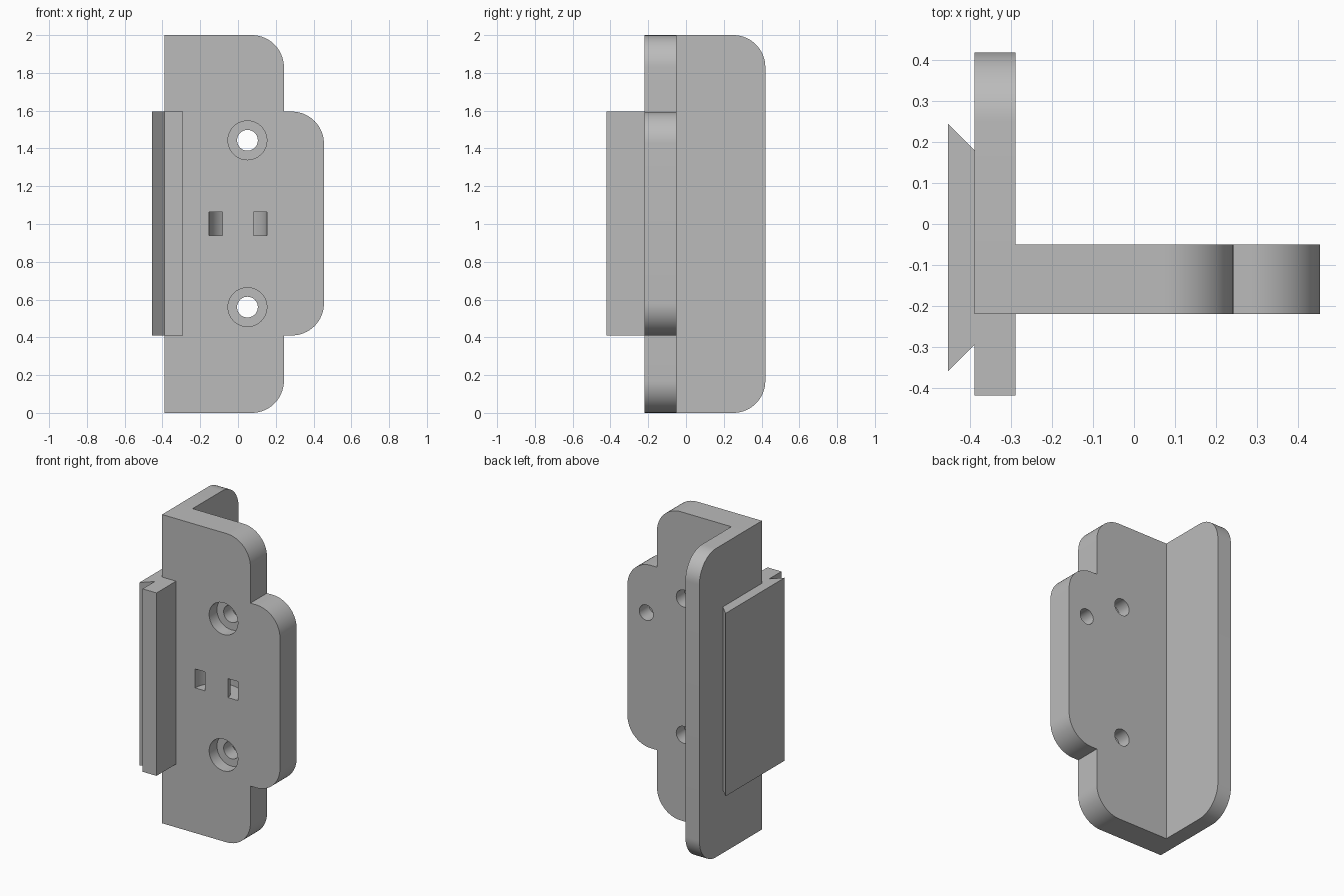
import bpy, bmesh
from math import cos, sin, pi
from mathutils import Vector

if "Cube" in bpy.data.objects:
    bpy.data.objects.remove(bpy.data.objects["Cube"], do_unlink=True)

grey = bpy.data.materials.new("plain grey")
grey.use_nodes = True
colour = (0.5, 0.5, 0.5, 1)
grey.diffuse_color = colour
grey.node_tree.nodes["Principled BSDF"].inputs["Base Color"].default_value = colour

# Shared dimensions
FRONT, BACK = -0.22, -0.05
LEFT, INNER = -0.39, -0.29
LOW, HIGH = 0.41, 1.595
ROUND = 0.17
PLACE = {"x": lambda u, v, t: (t, u, v),
         "y": lambda u, v, t: (u, t, v),
         "z": lambda u, v, t: (u, v, t)}


def arc(cx, cy, r, start, end, n=16):
    return [(cx + r * cos(start + (end - start) * i / n),
             cy + r * sin(start + (end - start) * i / n)) for i in range(n + 1)]


def prism(name, outline, axis, start, end):
    """Extrude a 2D outline along an axis."""
    bm = bmesh.new()
    verts = [bm.verts.new(PLACE[axis](u, v, start)) for u, v in outline]
    face = bm.faces.new(verts)
    new = bmesh.ops.extrude_face_region(bm, geom=[face])["geom"]
    bmesh.ops.translate(bm, vec=Vector(PLACE[axis](0, 0, end - start)),
                        verts=[g for g in new if isinstance(g, bmesh.types.BMVert)])
    bmesh.ops.recalc_face_normals(bm, faces=bm.faces)
    mesh = bpy.data.meshes.new(name)
    bm.to_mesh(mesh)
    bm.free()
    mesh.materials.append(grey)
    obj = bpy.data.objects.new(name, mesh)
    bpy.context.collection.objects.link(obj)
    return obj


def select(obj):
    bpy.ops.object.select_all(action="DESELECT")
    obj.select_set(True)
    bpy.context.view_layer.objects.active = obj


def cut(target, cutter):
    cutter.hide_render = True
    mod = target.modifiers.new("cut", "BOOLEAN")
    mod.operation = "DIFFERENCE"
    mod.solver = "EXACT"
    mod.object = cutter
    select(target)
    bpy.ops.object.modifier_apply(modifier=mod.name)
    bpy.data.objects.remove(cutter, do_unlink=True)


def rounded_end(edge, low, high):
    """Two rounded corners on the far edge, from low to high."""
    return (arc(edge - ROUND, low + ROUND, ROUND, -pi / 2, 0)
            + arc(edge - ROUND, high - ROUND, ROUND, 0, pi / 2))


# Front plate with its rounded tab
body = rounded_end(0.243, 0, 2)
half = len(body) // 2
tab = [(0.243, LOW)] + rounded_end(0.455, LOW, HIGH) + [(0.243, HIGH)]
outline = [(LEFT, 0)] + body[:half] + tab + body[half:] + [(LEFT, 2)]
front_plate = prism("front_plate", outline, "y", FRONT, BACK)

# Counterbored screw holes
for z in (0.56, 1.443):
    cut(front_plate, prism("screw_hole", arc(0.05, z, 0.055, 0, 2 * pi, 40)[:-1],
                           "y", FRONT - 0.1, BACK + 0.1))
    cut(front_plate, prism("counterbore", arc(0.05, z, 0.103, 0, 2 * pi, 40)[:-1],
                           "y", FRONT - 0.1, FRONT + 0.08))

# Blind hole in the back of the tab
cut(front_plate, prism("blind_hole", arc(0.32, 1.28, 0.05, 0, 2 * pi, 40)[:-1],
                       "y", BACK - 0.1, BACK + 0.1))

# Curved tie channel joining the two front slots
R, r, lip = 0.153, 0.082, FRONT - 0.05
channel = ([(R, lip)] + arc(0, FRONT, R, 0, pi, 32) + [(-R, lip), (-r, lip)]
           + arc(0, FRONT, r, pi, 0, 32) + [(r, lip)])
cut(front_plate, prism("tie_channel", channel, "z", 0.94, 1.063))

# Side plate, front rail and dovetail
side_plate = prism("side_plate", [(BACK, 0)] + rounded_end(0.42, 0, 2) + [(BACK, 2)],
                   "x", LEFT, INNER)
rail = prism("front_rail", [(LEFT, -0.42), (INNER, -0.42), (INNER, FRONT), (LEFT, FRONT)],
             "z", LOW, HIGH)
dovetail = prism("dovetail", [(LEFT, -0.295), (LEFT, 0.18), (-0.455, 0.245), (-0.455, -0.36)],
                 "z", LOW, HIGH)

for part in (front_plate, side_plate, rail, dovetail):
    select(part)
    bpy.ops.object.shade_smooth_by_angle(angle=pi / 6)
